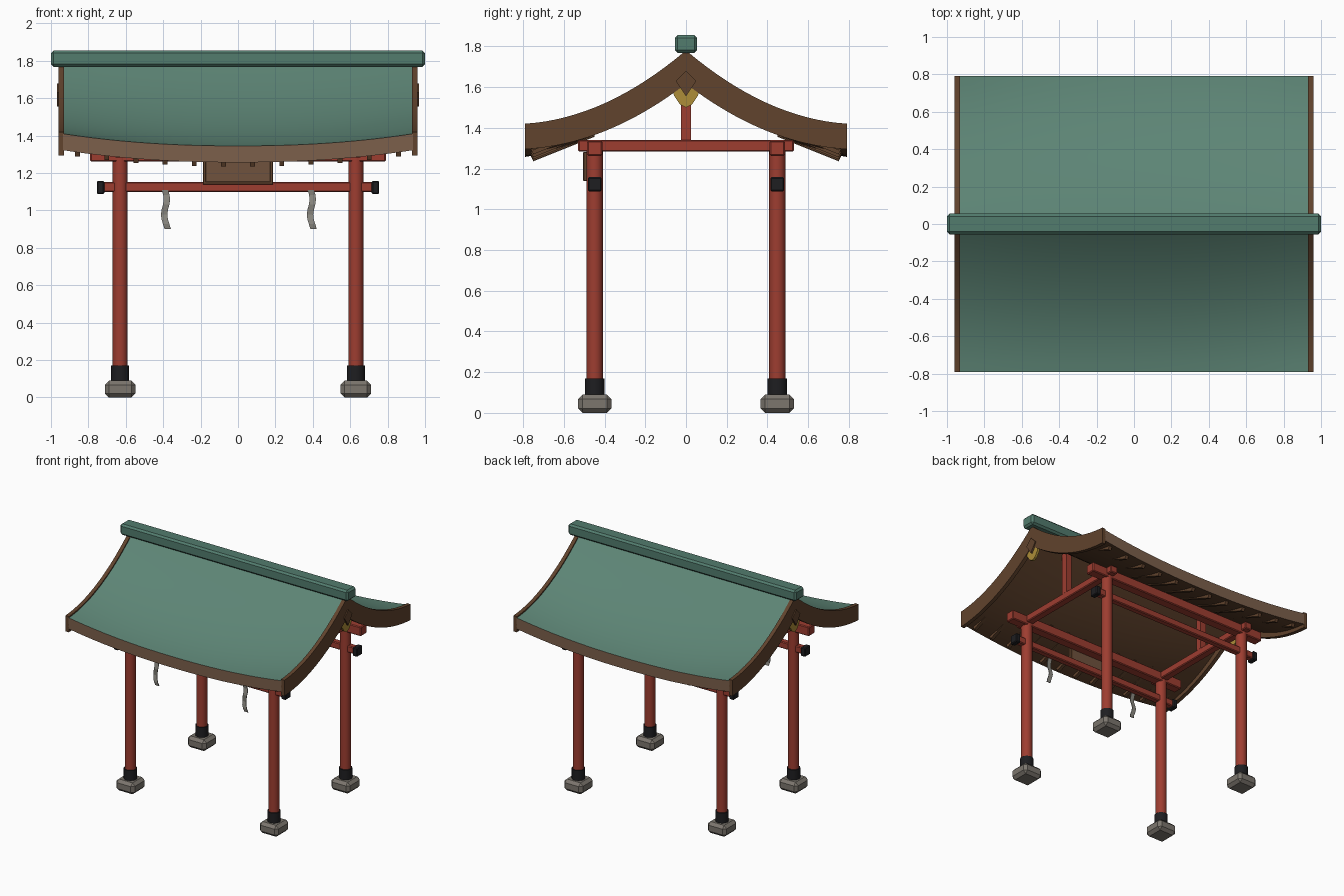
import bpy, bmesh, math
from mathutils import Matrix

cube = bpy.data.objects.get("Cube")
if cube:
    bpy.data.objects.remove(cube, do_unlink=True)


def material(name, r, g, b):
    m = bpy.data.materials.new(name)
    m.use_nodes = True
    m.diffuse_color = (r, g, b, 1)
    m.node_tree.nodes["Principled BSDF"].inputs["Base Color"].default_value = (r, g, b, 1)
    return m


TEAL = material("teal roof", .11, .235, .18)
RIDGE = material("ridge teal", .085, .2, .155)
BROWN = material("dark timber", .12, .056, .026)
TAN = material("eave timber", .2, .115, .07)
SIGN = material("sign wood", .16, .085, .047)
RED = material("red lacquer", .34, .047, .03)
BLACK = material("black metal", .013, .013, .015)
STONE = material("stone", .2, .18, .155)
PAPER = material("paper", .26, .25, .22)
GOLD = material("gold", .42, .27, .04)


def finish(name, bm, mats, smooth=False):
    bmesh.ops.recalc_face_normals(bm, faces=bm.faces)
    mesh = bpy.data.meshes.new(name)
    bm.to_mesh(mesh)
    bm.free()
    for m in mats:
        mesh.materials.append(m)
    ob = bpy.data.objects.new(name, mesh)
    bpy.context.collection.objects.link(ob)
    if smooth:
        bpy.ops.object.select_all(action='DESELECT')
        ob.select_set(True)
        bpy.context.view_layer.objects.active = ob
        bpy.ops.object.shade_smooth_by_angle(angle=math.radians(30))
    return ob


def box(name, lo, hi, mat, bevel=.006):
    bm = bmesh.new()
    size = [b - a for a, b in zip(lo, hi)]
    mid = [(a + b) / 2 for a, b in zip(lo, hi)]
    bmesh.ops.create_cube(bm, size=1, matrix=Matrix.Translation(mid) @ Matrix.Diagonal((*size, 1)))
    if bevel:
        bmesh.ops.bevel(bm, geom=bm.edges[:], offset=bevel, segments=1, affect='EDGES')
    return finish(name, bm, [mat])


def cylinder(name, x, y, z0, z1, r, mat):
    bm = bmesh.new()
    bmesh.ops.create_cone(bm, cap_ends=True, segments=24, radius1=r, radius2=r, depth=z1 - z0,
                          matrix=Matrix.Translation((x, y, (z0 + z1) / 2)))
    return finish(name, bm, [mat], True)


def plate(name, outline, x0, x1, mat):
    """Extrude a (y, z) outline from x0 to x1."""
    bm = bmesh.new()
    face = bm.faces.new([bm.verts.new((x0, y, z)) for y, z in outline])
    new = bmesh.ops.extrude_face_region(bm, geom=[face])["geom"]
    bmesh.ops.translate(bm, vec=(x1 - x0, 0, 0),
                        verts=[v for v in new if isinstance(v, bmesh.types.BMVert)])
    return finish(name, bm, [mat])


def shell(name, xs, ys, top, bottom, mats):
    """Closed curved slab; materials are top, underside and ends, eave edge."""
    bm = bmesh.new()
    up = [[bm.verts.new((x, y, top(x, y))) for y in ys] for x in xs]
    dn = [[bm.verts.new((x, y, bottom(x, y))) for y in ys] for x in xs]

    def quad(a, b, c, d, index):
        bm.faces.new((a, b, c, d)).material_index = index

    for i in range(len(xs) - 1):
        for j in range(len(ys) - 1):
            for grid, index in ((up, 0), (dn, 1)):
                quad(grid[i][j], grid[i + 1][j], grid[i + 1][j + 1], grid[i][j + 1], index)
        for j in (0, -1):
            quad(up[i][j], up[i + 1][j], dn[i + 1][j], dn[i][j], 2)
    for j in range(len(ys) - 1):
        for i in (0, -1):
            quad(up[i][j], up[i][j + 1], dn[i][j + 1], dn[i][j], 1)
    return finish(name, bm, mats, True)


# Curved gable roof
DEPTH, HALF = .79, .935


def gable(x, y):
    u = 1 - abs(y) / DEPTH
    return 1.42 + .05 * u + .31 * u * u


def gable_under(x, y):
    u = 1 - abs(y) / DEPTH
    return gable(x, y) - .125 * math.hypot(1, (.05 + .62 * u) / DEPTH)


def sag(x):
    return .065 * (1 - min(1, abs(x) / HALF) ** 2.2)


def roof_top(x, y):
    return gable(x, y) - .01 - sag(x) * abs(y) / DEPTH


def roof_under(x, y):
    return roof_top(x, y) - .088


ys = [DEPTH * (j / 16 - 1) for j in range(33)]
xs = [HALF * (i / 12 - 1) for i in range(25)]
shell("roof", xs, ys, roof_top, roof_under, [TEAL, BROWN, TAN])
box("ridge_beam", (-1, -.055, 1.768), (1, .055, 1.855), RIDGE, .014)

# Gable boards and pendants
for s, side in ((1, "left"), (-1, "right")):
    shell(side + "_gable_board", [s * .93, s * .96], ys, gable, gable_under, [BROWN] * 3)
    plate(side + "_gold_pendant",
          [(-.063, 1.62), (-.06, 1.56), (-.03, 1.515), (0, 1.5), (.03, 1.515), (.06, 1.56), (.063, 1.62)],
          s * .936, s * .954, GOLD)
    plate(side + "_gable_keystone", [(-.05, 1.63), (0, 1.555), (.05, 1.63), (0, 1.68)],
          s * .95, s * .968, BROWN)

# Rafters below both eaves
for s, side in ((-1, "front"), (1, "back")):
    for i in range(12):
        x = (i - 5.5) * .156
        tip = 1.3 - sag(x)
        plate(side + "_rafter",
              [(s * .75, tip), (s * .77, tip + .045), (s * .45, tip + .165), (s * .45, tip + .12)],
              x - .013, x + .013, BROWN)

# Posts with sleeves and footing stones
X, Y = .63, .448
for sx, side in ((1, "left"), (-1, "right")):
    for sy, end in ((-1, "front"), (1, "back")):
        x, y, tag = sx * X, sy * Y, end + "_" + side
        cylinder(tag + "_post", x, y, .1, 1.3, .04, RED)
        cylinder(tag + "_sleeve", x, y, .08, .17, .048, BLACK)
        box(tag + "_stone", (x - .082, y - .082, 0), (x + .082, y + .082, .09), STONE, .022)
        cx = sx * .735
        box(tag + "_tie_cap", (cx - .02, y - .034, 1.088), (cx + .02, y + .034, 1.158), BLACK)
    # Cross beam and king post in each gable
    x = sx * X
    box(side + "_cross_beam", (x - .03, -.53, 1.283), (x + .03, .53, 1.34), RED)
    box(side + "_king_post", (x - .025, -.025, 1.33), (x + .025, .025, 1.71), RED, 0)

# Long beams front and back
for s, side in ((-1, "front"), (1, "back")):
    y = s * Y
    box(side + "_purlin", (-.79, y - .037, 1.262), (.79, y + .037, 1.336), RED)
    box(side + "_tie_beam", (-.73, y - .024, 1.098), (.73, y + .024, 1.152), RED)

# Hanging sign board with raised frame
box("sign_panel", (-.18, -.497, 1.145), (.18, -.478, 1.275), SIGN, .003)
for z in (1.147, 1.273):
    box("sign_rail", (-.188, -.505, z - .009), (.188, -.476, z + .009), BROWN, .003)
for x in (-.179, .179):
    box("sign_stile", (x - .009, -.505, 1.14), (x + .009, -.476, 1.28), BROWN, .003)

# Wavy paper streamers
for cx, side in ((.395, "left"), (-.385, "right")):
    bm = bmesh.new()
    rows = []
    for i in range(9):
        z = 1.11 - .0262 * i
        x = cx - .006 + .009 * math.sin(i * .9) + .001 * i
        rows.append([bm.verts.new((x + d, -.476 + .004 * math.sin(i * 1.6), z)) for d in (-.017, .017)])
    for a, b in zip(rows, rows[1:]):
        bm.faces.new((a[0], b[0], b[1], a[1]))
    streamer = finish(side + "_streamer", bm, [PAPER])
    thick = streamer.modifiers.new("thickness", 'SOLIDIFY')
    thick.thickness = .004
